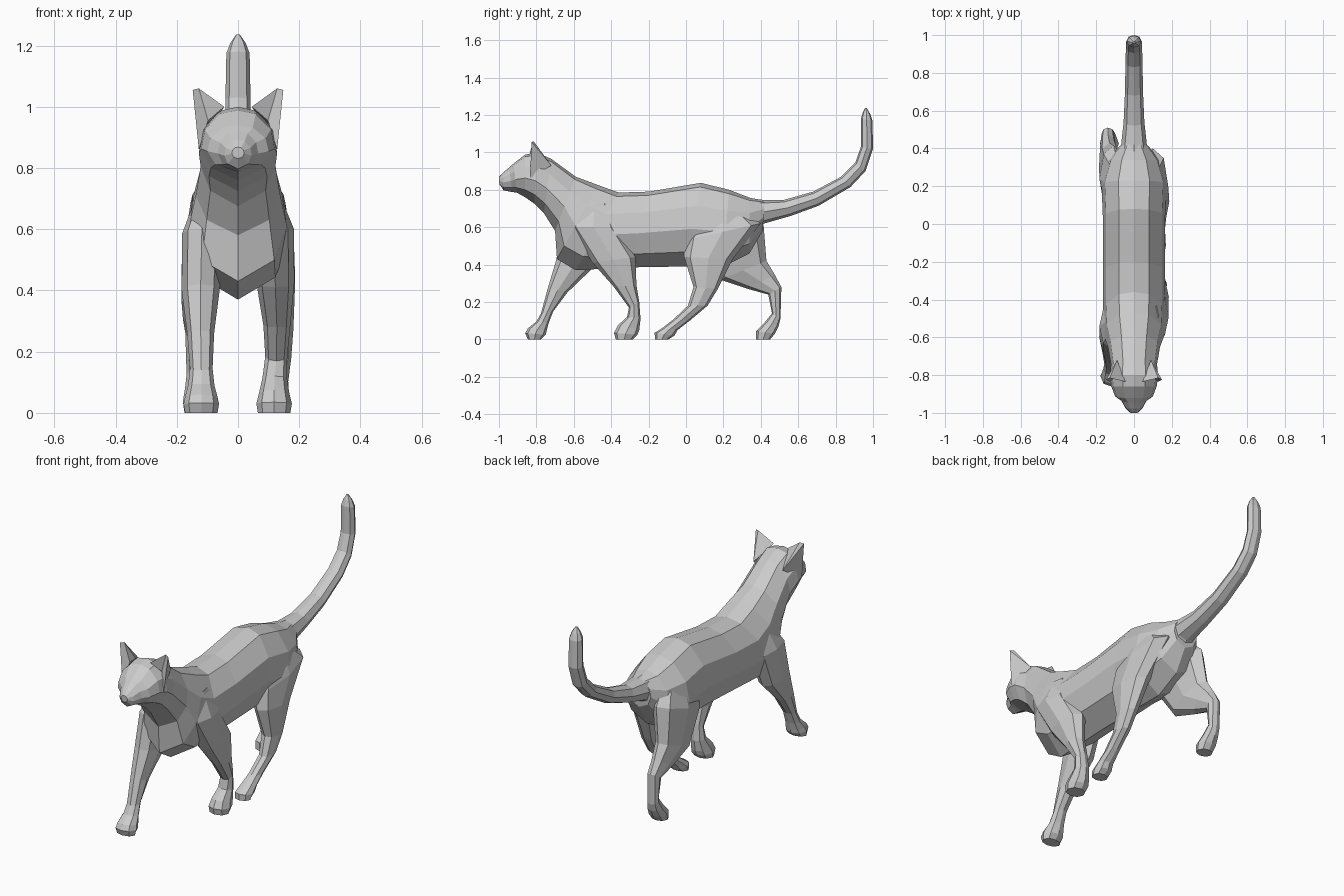
import bpy, bmesh

ROUND = [(0, 1), (.7, .75), (1, 0), (.7, -.75), (0, -1)]
BARREL = [(0, 1), (.48, .9), (.9, .45), (1, -.1), (.74, -.65), (0, -1)]


def finish(name, bm):
    bmesh.ops.recalc_face_normals(bm, faces=bm.faces)
    me = bpy.data.meshes.new(name)
    bm.to_mesh(me)
    bm.free()
    ob = bpy.data.objects.new(name, me)
    bpy.context.collection.objects.link(ob)
    return ob


def loft(name, rings, half=ROUND):
    """Each ring: side-view edge A (y, z), opposite edge B (y, z), half width, x centre."""
    prof = half + [(-x, t) for x, t in half[-2:0:-1]]
    bm = bmesh.new()
    loops = []
    for ya, za, yb, zb, w, *xc in rings:
        cx = xc[0] if xc else 0
        loops.append([bm.verts.new((cx + w * x,
                                    yb + (ya - yb) * (t + 1) / 2,
                                    zb + (za - zb) * (t + 1) / 2)) for x, t in prof])
    n = len(prof)
    for a, b in zip(loops, loops[1:]):
        for i in range(n):
            bm.faces.new((a[i], a[(i + 1) % n], b[(i + 1) % n], b[i]))
    bm.faces.new(loops[0])
    bm.faces.new(loops[-1])
    return finish(name, bm)


# head, neck and trunk: top edge, bottom edge, half width
loft("body", [
    (-1.0, .868, -.998, .83, .02),
    (-.978, .892, -.975, .797, .045),
    (-.945, .92, -.93, .788, .066),
    (-.922, .94, -.905, .785, .10),
    (-.86, .988, -.86, .76, .12),
    (-.80, 1.0, -.81, .725, .128),
    (-.72, .965, -.76, .675, .122),
    (-.59, .87, -.70, .58, .138),
    (-.47, .825, -.69, .43, .16),
    (-.36, .785, -.59, .37, .165),
    (-.20, .79, -.30, .385, .165),
    (.08, .837, .0, .39, .165),
    (.23, .80, .20, .39, .172),
    (.34, .758, .34, .46, .135),
    (.42, .742, .41, .58, .075)], BARREL)

# tail sweeping back and up
loft("tail", [
    (.34, .755, .38, .58, .08), (.42, .745, .42, .62, .068),
    (.52, .745, .56, .66, .055), (.68, .79, .71, .715, .048),
    (.83, .87, .88, .815, .045), (.905, .945, .96, .90, .043),
    (.935, 1.03, 1.0, 1.02, .041), (.935, 1.18, .997, 1.17, .038),
    (.945, 1.212, .985, 1.205, .025), (.957, 1.236, .967, 1.236, .006)])

# legs in a walking pose: front edge, back edge, half width, x centre
loft("front_leg_right", [
    (-.56, .73, -.42, .73, .04, .09), (-.62, .60, -.37, .60, .065, .118),
    (-.50, .41, -.27, .44, .062, .122), (-.385, .28, -.265, .29, .044, .127),
    (-.305, .17, -.25, .20, .036, .125), (-.315, .12, -.243, .11, .04, .12),
    (-.365, .075, -.25, .05, .05, .118), (-.385, .035, -.26, .025, .058, .118),
    (-.375, 0, -.285, 0, .053, .118)])
loft("front_leg_left", [
    (-.57, .73, -.44, .72, .04, -.09), (-.66, .60, -.42, .57, .065, -.118),
    (-.695, .42, -.50, .38, .062, -.122), (-.74, .27, -.635, .25, .044, -.122),
    (-.775, .14, -.71, .15, .037, -.12), (-.80, .095, -.735, .085, .043, -.12),
    (-.845, .06, -.745, .045, .053, -.12), (-.86, .033, -.75, .025, .058, -.12),
    (-.845, 0, -.775, 0, .053, -.12)])
loft("hind_leg_right", [
    (.10, .72, .30, .68, .045, .09), (-.01, .53, .40, .62, .082, .1),
    (-.01, .44, .25, .43, .062, .125), (.04, .28, .17, .27, .044, .137),
    (.01, .18, .115, .18, .036, .138), (-.07, .105, .02, .10, .034, .13),
    (-.125, .062, -.045, .05, .042, .125), (-.168, .035, -.062, .02, .047, .122),
    (-.165, 0, -.095, 0, .044, .122)])
loft("hind_leg_left", [
    (.10, .70, .32, .70, .045, -.085), (.06, .50, .415, .61, .075, -.108),
    (.18, .32, .43, .42, .055, -.13), (.33, .27, .475, .345, .042, -.138),
    (.44, .24, .51, .28, .034, -.138), (.46, .14, .505, .11, .033, -.135),
    (.42, .09, .495, .07, .041, -.132), (.375, .045, .475, .03, .05, -.13),
    (.375, 0, .45, 0, .045, -.13)])

# ears with a hollow front, mirrored across the head
bm = bmesh.new()
inner, outer, back, tip, tip2, dent = [bm.verts.new(c) for c in (
    (.045, -.835, 1.0), (.128, -.835, .86), (.09, -.72, .93),
    (.148, -.825, 1.055), (.128, -.815, 1.06), (.098, -.81, .955))]
for f in ((inner, dent, tip2), (dent, tip, tip2), (dent, outer, tip), (outer, back, tip),
          (back, tip2, tip), (back, inner, tip2), (inner, back, dent), (dent, back, outer)):
    bm.faces.new(f)
finish("ears", bm).modifiers.new("mirror", 'MIRROR')

# eyes: shallow faceted lids lying almost flush with the face
bm = bmesh.new()
bmesh.ops.create_icosphere(bm, subdivisions=1, radius=1)
for v in bm.verts:
    v.co = (.05 + v.co.x * .026, -.926 + v.co.y * .012 + v.co.x * .012, .892 + v.co.z * .02)
finish("eyes", bm).modifiers.new("mirror", 'MIRROR')
